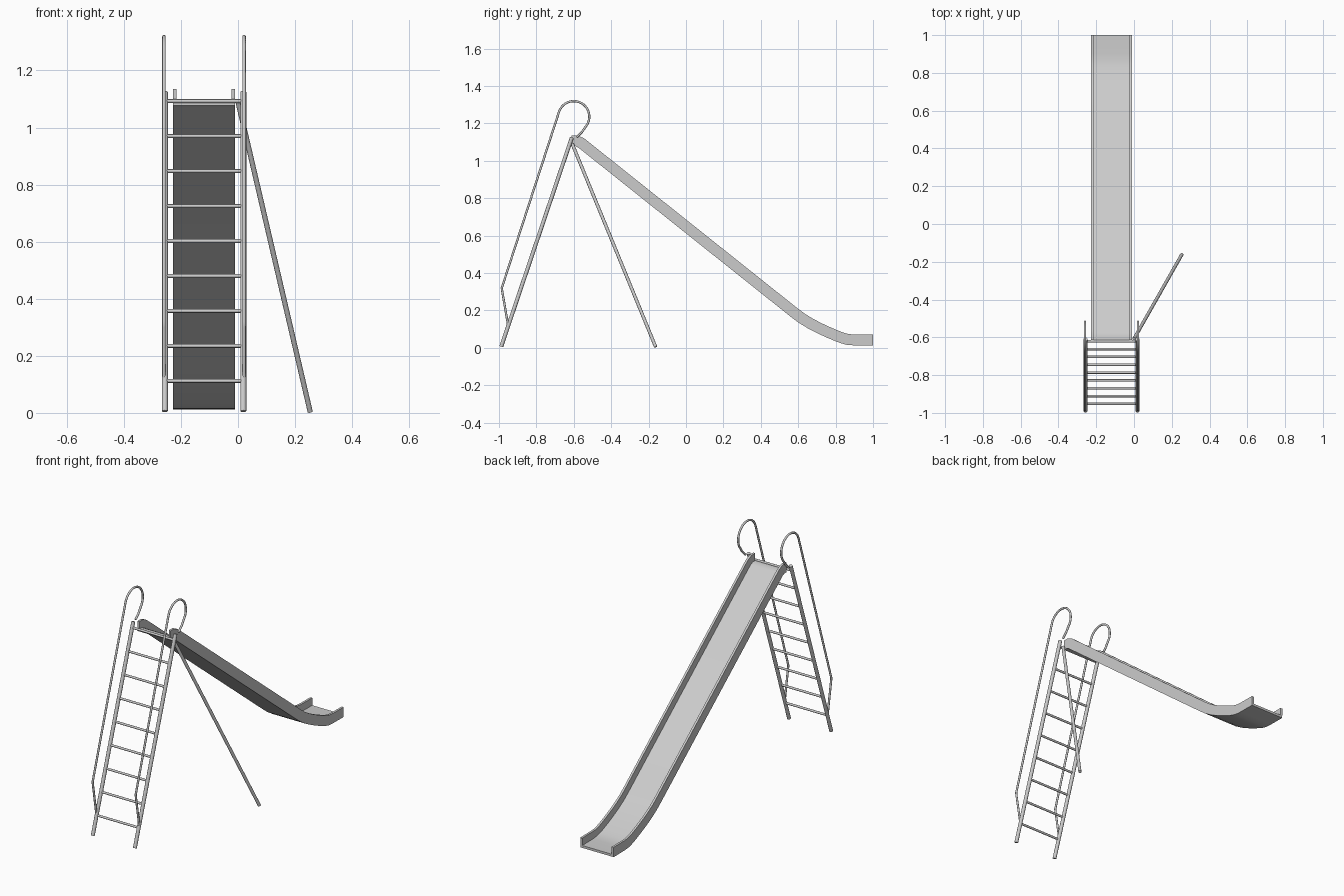
import bpy, bmesh
from math import sin, cos, radians
from mathutils import Vector

if "Cube" in bpy.data.objects:
    bpy.data.objects.remove(bpy.data.objects["Cube"])

CX = -0.119           # centre line of ladder and chute
RAIL_X = 0.1375       # rail offset from centre line


def tube(name, pts, r):
    """Round tube along a polyline, as a mesh."""
    cu = bpy.data.curves.new(name, 'CURVE')
    cu.dimensions = '3D'
    cu.bevel_depth = r
    cu.bevel_resolution = 4
    cu.use_fill_caps = True
    sp = cu.splines.new('POLY')
    sp.points.add(len(pts) - 1)
    for p, co in zip(sp.points, pts):
        p.co = (*co, 1)
    ob = bpy.data.objects.new(name, cu)
    bpy.context.collection.objects.link(ob)
    bpy.ops.object.select_all(action='DESELECT')
    ob.select_set(True)
    bpy.context.view_layer.objects.active = ob
    bpy.ops.object.convert(target='MESH')
    bpy.ops.object.shade_smooth_by_angle(angle=radians(40))


# Ladder rails and looped handrails, one per side
foot, head = Vector((-0.988, 0.006)), Vector((-0.61, 1.125))
loop = [(-0.952, 0.125), (-0.982, 0.30), (-0.985, 0.32)]
for i in range(25):
    a = radians(161 - i * 201 / 24)
    loop.append((-0.6 + 0.083 * cos(a), 1.236 + 0.083 * sin(a)))
loop += [(-0.555, 1.155), (-0.585, 1.125)]
for side, s in (("left", -1), ("right", 1)):
    x = CX + s * RAIL_X
    tube(side + "_ladder_rail", [(x, *foot), (x, *head)], 0.0105)
    xh = CX + s * 0.1405
    tube(side + "_handrail", [(xh, y, z) for y, z in loop], 0.006)

# Rungs
for i in range(9):
    z = 0.112 + i * 0.1226
    y = foot.x + (z - foot.y) * (head.x - foot.x) / (head.y - foot.y)
    tube(f"rung_{i + 1}", [(CX - RAIL_X, y, z), (CX + RAIL_X, y, z)], 0.0065)

# Single angled brace
tube("brace", [(0.0, -0.608, 1.09), (0.253, -0.162, 0.004)], 0.009)

# Chute: U section swept along the underside path
path = [Vector(p) for p in (
    (-0.613, 1.078), (-0.592, 1.078), (-0.575, 1.07), (0.56, 0.166), (0.60, 0.136),
    (0.65, 0.105), (0.70, 0.079), (0.75, 0.056), (0.80, 0.035), (0.83, 0.024),
    (0.86, 0.016), (0.90, 0.013), (1.0, 0.012))]
W, T, H, BED = 0.109, 0.013, 0.058, 0.014
section = [(-W, 0), (W, 0), (W, H), (W - T, H), (W - T, BED),
           (-W + T, BED), (-W + T, H), (-W, H)]
bm = bmesh.new()
rings = []
for i, p in enumerate(path):
    d1 = (p - path[max(i - 1, 0)]).normalized()
    d2 = (path[min(i + 1, len(path) - 1)] - p).normalized()
    t = (d1 + d2).normalized()
    n = Vector((-t.y, t.x))
    n /= max(t.dot(d1 if i else d2), 0.5)
    rings.append([bm.verts.new((CX + u, p.x + n.x * h, p.y + n.y * h))
                  for u, h in section])
for a, b in zip(rings, rings[1:]):
    for j in range(8):
        k = (j + 1) % 8
        bm.faces.new((a[j], a[k], b[k], b[j]))
for r in (rings[0], rings[-1]):
    for idx in ((0, 1, 4, 5), (1, 2, 3, 4), (0, 5, 6, 7)):
        bm.faces.new([r[j] for j in idx])
bmesh.ops.recalc_face_normals(bm, faces=bm.faces)
me = bpy.data.meshes.new("chute")
bm.to_mesh(me)
bm.free()
chute = bpy.data.objects.new("chute", me)
bpy.context.collection.objects.link(chute)
bpy.ops.object.select_all(action='DESELECT')
chute.select_set(True)
bpy.context.view_layer.objects.active = chute
bpy.ops.object.shade_smooth_by_angle(angle=radians(35))
